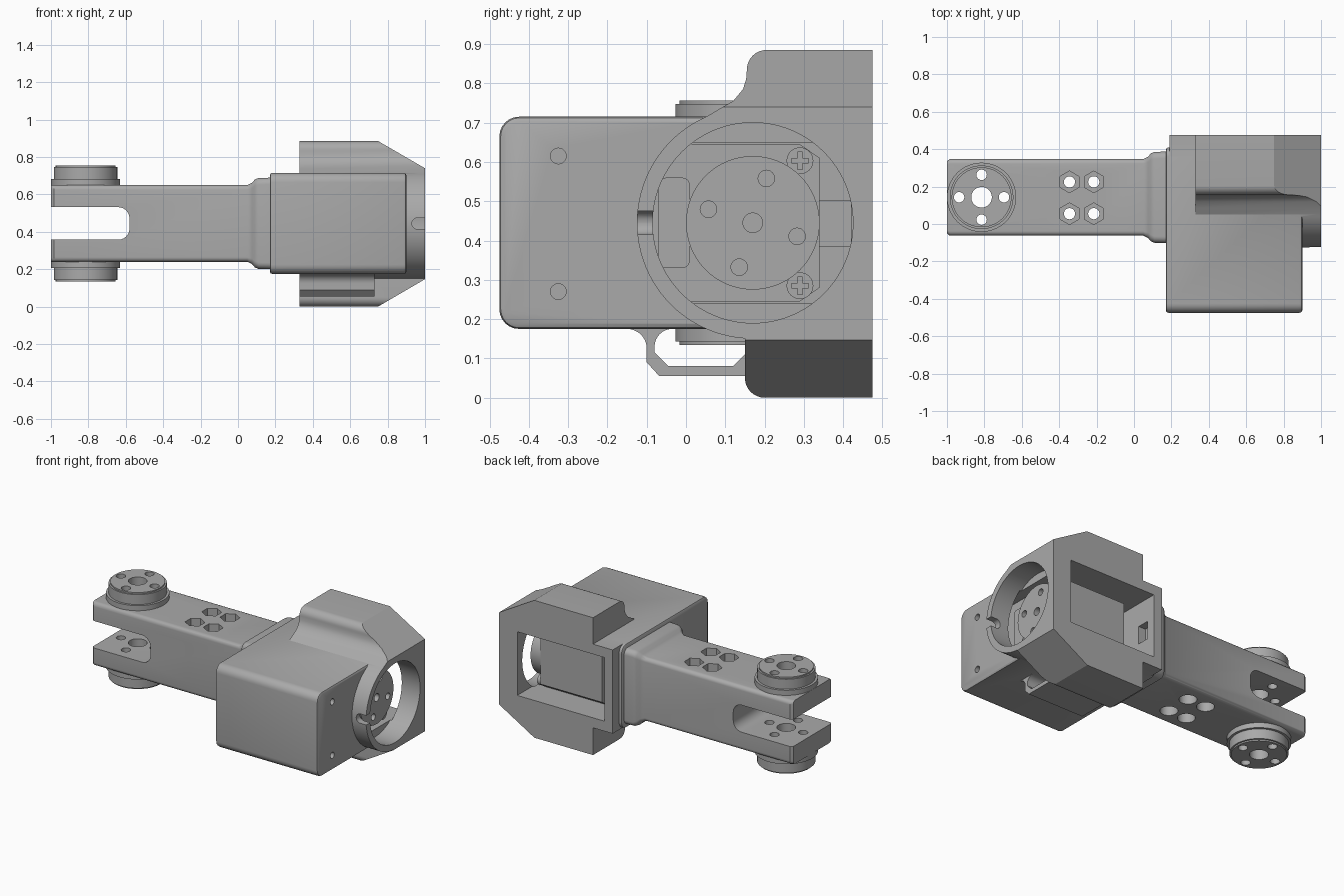
import bpy, bmesh
from math import sin, cos, pi, radians

cube = bpy.data.objects.get("Cube")
if cube:
    bpy.data.objects.remove(cube, do_unlink=True)

grey = bpy.data.materials.new("plain grey")
grey.use_nodes = True
COLOUR = (0.4, 0.4, 0.4, 1)
grey.diffuse_color = COLOUR
grey.node_tree.nodes["Principled BSDF"].inputs["Base Color"].default_value = COLOUR

CZ = 0.445      # height of the main axis
ARM_Y = 0.1425  # middle of the arm
PIVOT = (-0.815, 0.143)
HUB = (0.17, CZ)


def finish(name, bm):
    bmesh.ops.recalc_face_normals(bm, faces=bm.faces)
    mesh = bpy.data.meshes.new(name)
    bm.to_mesh(mesh)
    bm.free()
    mesh.materials.append(grey)
    ob = bpy.data.objects.new(name, mesh)
    bpy.context.scene.collection.objects.link(ob)
    return ob


def place(axis, u, v, d):
    return {"x": (d, u, v), "y": (u, d, v), "z": (u, v, d)}[axis]


def prism(name, axis, pts, a, b):
    """Extrude a 2D outline along an axis from a to b."""
    bm = bmesh.new()
    lo = [bm.verts.new(place(axis, u, v, a)) for u, v in pts]
    hi = [bm.verts.new(place(axis, u, v, b)) for u, v in pts]
    bm.faces.new(lo)
    bm.faces.new(hi)
    n = len(pts)
    for i in range(n):
        j = (i + 1) % n
        bm.faces.new((lo[i], lo[j], hi[j], hi[i]))
    return finish(name, bm)


def arc(u, v, r, a0, a1, n=8):
    steps = [radians(a0 + (a1 - a0) * i / n) for i in range(n + 1)]
    return [(u + r * cos(t), v + r * sin(t)) for t in steps]


def circle(u, v, r, n=40, turn=0):
    return [(u + r * cos(2 * pi * i / n + turn), v + r * sin(2 * pi * i / n + turn))
            for i in range(n)]


def rect(u0, u1, v0, v1):
    return [(u0, v0), (u1, v0), (u1, v1), (u0, v1)]


def round_rect(u, v, hu, hv, r):
    corners = ((1, 1, 0), (-1, 1, 90), (-1, -1, 180), (1, -1, 270))
    return [p for su, sv, a in corners
            for p in arc(u + su * (hu - r), v + sv * (hv - r), r, a, a + 90, 6)]


def loft(name, cy, cz, sections):
    """Skin rounded rectangles (x, half_y, half_z, radius) along x."""
    bm = bmesh.new()
    rings = [[bm.verts.new((x, y, z)) for y, z in round_rect(cy, cz, hy, hz, r)]
             for x, hy, hz, r in sections]
    bm.faces.new(rings[0])
    bm.faces.new(rings[-1])
    for p, q in zip(rings, rings[1:]):
        for i in range(len(p)):
            j = (i + 1) % len(p)
            bm.faces.new((p[i], p[j], q[j], q[i]))
    return finish(name, bm)


def combine(ob, others, mode="DIFFERENCE"):
    """Apply booleans and discard the helper solids."""
    for other in others:
        other.hide_render = True
        bpy.context.view_layer.objects.active = ob
        mod = ob.modifiers.new("cut", "BOOLEAN")
        mod.operation = mode
        mod.solver = "EXACT"
        mod.object = other
        bpy.ops.object.modifier_apply(modifier=mod.name)
        bpy.data.objects.remove(other, do_unlink=True)


def pivot_holes():
    x, y = PIVOT
    holes = [prism("cutter", "z", circle(x, y, 0.055), -1, 2)]
    for dx, dy in ((1, 0), (0, 1), (-1, 0), (0, -1)):
        holes.append(prism("cutter", "z", circle(x + 0.12 * dx, y + 0.12 * dy, 0.028, 20), -1, 2))
    return holes


# Forked arm with flared collar
h = 0.205
arm = loft("forked_arm", ARM_Y, CZ, [
    (-1, h - 0.012, h, 0.02), (-0.985, h, h, 0.025), (0.05, h, h, 0.025),
    (0.075, h + 0.012, h + 0.012, 0.03), (0.09, 0.235, 0.235, 0.035),
    (0.11, 0.243, 0.243, 0.035), (0.19, 0.245, 0.245, 0.035)])
cuts = [prism("cutter", "y", round_rect(-0.88, CZ, 0.3, 0.087, 0.06), -1, 1)]
for x in (-0.345, -0.215):
    for y in (0.055, 0.225):
        cuts.append(prism("cutter", "z", circle(x, y, 0.03, 24), -1, 2))
        cuts.append(prism("cutter", "z", circle(x, y, 0.058, 6, pi / 2), 0.57, 1))
        cuts.append(prism("cutter", "z", circle(x, y, 0.052, 24), 0, 0.3))
combine(arm, cuts + pivot_holes())

# Pivot discs above and below the fork
parts = [arm]
for name, s in (("upper_pivot_disc", 1), ("lower_pivot_disc", -1)):
    disc = prism(name, "z", circle(*PIVOT, 0.17, 64), CZ + s * 0.19, CZ + s * 0.302)
    cap = prism("cap", "z", circle(*PIVOT, 0.16, 64), CZ + s * 0.28, CZ + s * 0.311)
    flange = prism("flange", "z", circle(*PIVOT, 0.185, 64), CZ + s * 0.2, CZ + s * 0.238)
    combine(disc, [cap, flange], "UNION")
    combine(disc, pivot_holes())
    parts.append(disc)

# Motor housing: front box, rear block, ring and cable loop
housing = loft("motor_housing", -0.0325, CZ, [
    (0.17, 0.43, 0.258, 0.04), (0.175, 0.439, 0.267, 0.047), (0.187, 0.4425, 0.27, 0.05),
    (0.883, 0.4425, 0.27, 0.05), (0.895, 0.439, 0.267, 0.047), (0.9, 0.43, 0.258, 0.04)])
core = prism("core", "x", rect(0, 0.475, 0.1755, 0.7145), 0.19, 0.88)

outline = [(0.475, 0), (0.475, 0.885)] + arc(0.205, 0.835, 0.05, 90, 180)
outline += [(0.153, 0.81), (0.145, 0.785), (0.12, 0.755), (0.085, 0.735), (0.04, 0.708)]
outline += [(0.15, 0.5), (0.15, 0.3)] + arc(0.2, 0.05, 0.05, 180, 270)
block = prism("block", "x", outline, 0.33, 1.1)
tapered = prism("taper", "y", [(0.2, -0.1), (0.577, -0.1), (1, 0.147),
                               (1, 0.74), (0.577, 0.985), (0.2, 0.985)], -1, 1)
combine(block, [tapered], "INTERSECT")
ring = prism("ring", "x", circle(*HUB, 0.295, 96), 0.7, 1)
loop = [(-0.15, 0.2), (-0.15, 0.175)] + arc(-0.15, 0.125, 0.05, 80, 0)
loop += [(-0.1, 0.09), (-0.068, 0.055), (0.18, 0.055), (0.18, 0.12), (0.155, 0.115), (0.12, 0.08),
         (-0.045, 0.08), (-0.08, 0.115)] + arc(-0.035, 0.13, 0.045, 180, 90) + [(-0.035, 0.2)]
combine(housing, [core, block, ring, prism("loop", "x", loop, 0.33, 0.73)], "UNION")

cuts = [
    prism("cutter", "y", rect(0.25, 0.87, 0.24, 0.65), -0.2, 0.6),
    prism("cutter", "x", circle(*HUB, 0.255, 96), 0.86, 1.2),
    prism("cutter", "x", rect(0.34, 0.42, 0.385, 0.5), 0.2, 0.3),
    prism("cutter", "y", round_rect(1.03, CZ, 0.1, 0.03, 0.029), -0.3, -0.03)]
for y in (-0.325, 0.03):
    for z in (0.27, 0.615):
        cuts.append(prism("cutter", "x", circle(y, z, 0.02, 24), 0.84, 0.89 if y > 0 else 1))
combine(housing, cuts)
parts.append(housing)

# Motor body with its side lug
body = prism("motor_body", "x", [(-0.19, 0.245), (0.29, 0.245), (0.34, 0.28),
                                 (0.34, 0.61), (0.29, 0.645), (-0.19, 0.645)], 0.36, 0.8)
lug = prism("motor_lug", "x", round_rect(-0.03, CZ, 0.04, 0.115, 0.02), 0.79, 0.84)
parts += [body, lug]

# Output horn with drilled face
horn = prism("output_horn", "x", circle(*HUB, 0.17, 64), 0.79, 0.87)
drills = [prism("cutter", "x", circle(*HUB, 0.025, 24), 0.83, 1)]
for y, z in circle(*HUB, 0.118, 4, radians(73)):
    drills.append(prism("cutter", "x", circle(y, z, 0.021, 24), 0.82, 1))
combine(horn, drills)
parts.append(horn)

# Cross-head screws
for name, z in (("lower_screw", 0.285), ("upper_screw", 0.603)):
    screw = prism(name, "x", circle(0.29, z, 0.034, 32), 0.79, 0.835)
    combine(screw, [
        prism("cutter", "x", rect(0.268, 0.312, z - 0.006, z + 0.006), 0.815, 0.9),
        prism("cutter", "x", rect(0.284, 0.296, z - 0.022, z + 0.022), 0.815, 0.9)])
    parts.append(screw)

# Smooth the curved surfaces, keep edges crisp
bpy.ops.object.select_all(action="DESELECT")
for ob in parts:
    ob.select_set(True)
bpy.context.view_layer.objects.active = housing
bpy.ops.object.shade_smooth_by_angle(angle=radians(30))
